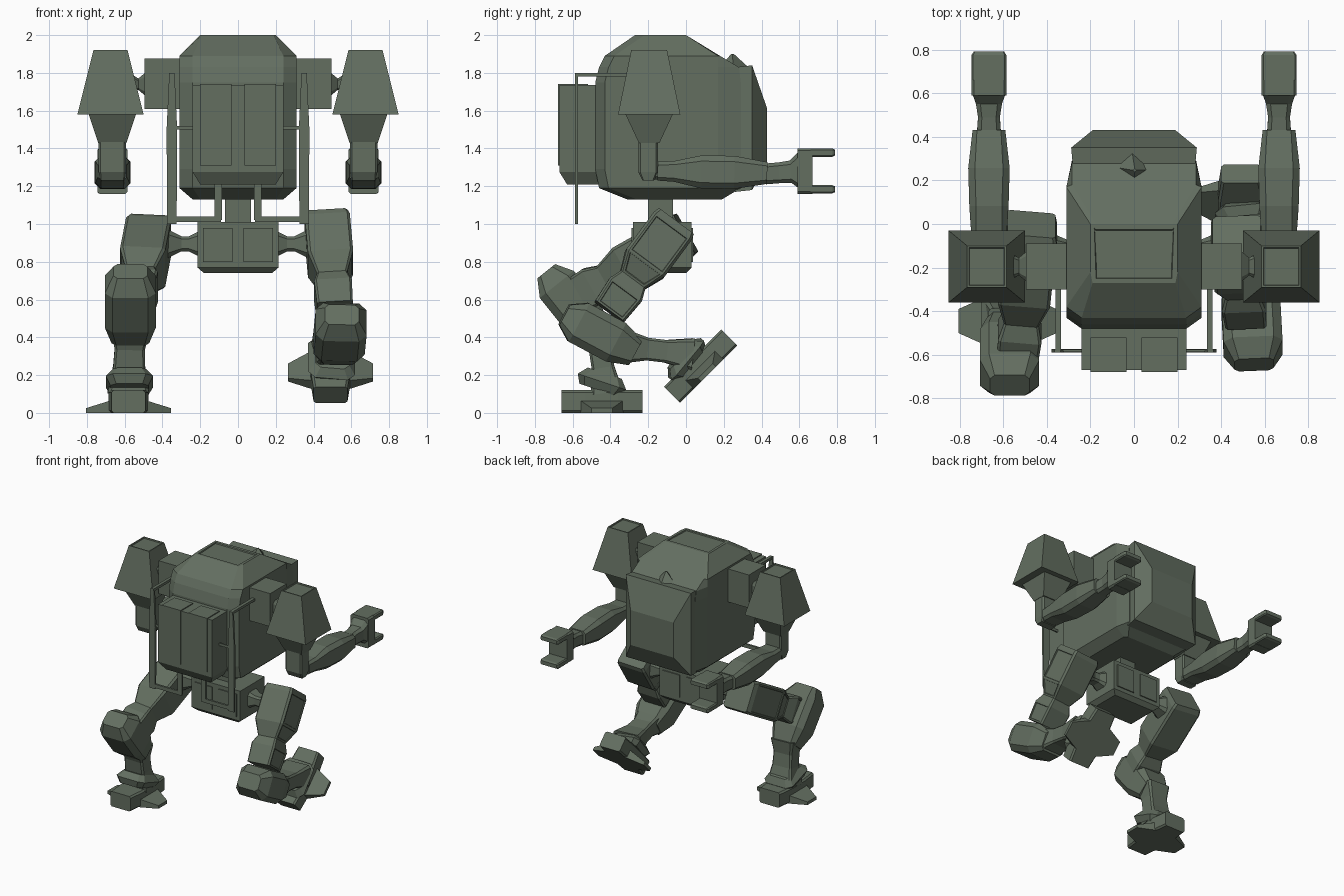
import bpy, bmesh, math
from mathutils import Vector, Matrix

if "Cube" in bpy.data.objects:
    bpy.data.objects.remove(bpy.data.objects["Cube"], do_unlink=True)

GREEN = (0.125, 0.157, 0.118, 1)
paint = bpy.data.materials.new("grey_green_paint")
paint.use_nodes = True
paint.diffuse_color = GREEN
paint.node_tree.nodes["Principled BSDF"].inputs["Base Color"].default_value = GREEN


def loft(name, rings, panel=None, matrix=None):
    """Skin a list of rings; panel = (direction, margin, depth) recesses the big faces on that side."""
    bm = bmesh.new()
    loops = [[bm.verts.new(p) for p in ring] for ring in rings]
    n = len(loops[0])
    for low, high in zip(loops, loops[1:]):
        for i in range(n):
            j = (i + 1) % n
            bm.faces.new((low[i], low[j], high[j], high[i]))
    bm.faces.new(loops[0])
    bm.faces.new(loops[-1])
    bmesh.ops.recalc_face_normals(bm, faces=bm.faces)
    if panel:
        direction, margin, depth = panel
        bm.normal_update()
        big = [f for f in bm.faces
               if f.normal.dot(Vector(direction)) > 0.9 and f.calc_area() > 0.02]
        bmesh.ops.inset_individual(bm, faces=big, thickness=margin)
        bmesh.ops.inset_individual(bm, faces=big, thickness=0.004, depth=depth)
    if matrix:
        bm.transform(matrix)
    mesh = bpy.data.meshes.new(name)
    bm.to_mesh(mesh)
    bm.free()
    mesh.materials.append(paint)
    obj = bpy.data.objects.new(name, mesh)
    bpy.context.collection.objects.link(obj)
    return obj


def slab(name, levels, **extra):
    """Stack of rectangles, each (z, x0, x1, y0, y1)."""
    return loft(name, [[(x0, y0, z), (x1, y0, z), (x1, y1, z), (x0, y1, z)]
                       for z, x0, x1, y0, y1 in levels], **extra)


def box(name, x, y, z, **extra):
    return slab(name, [(h, min(x), max(x), min(y), max(y)) for h in z], **extra)


def limb(name, start, end, sections, cut=0.35, **extra):
    """Segment along start-end; sections are (t, width, depth) with cut corners."""
    a, b = Vector(start), Vector(end)
    axis = (b - a).normalized()
    ref = Vector((0, 1, 0)) if abs(axis.x) > 0.9 else Vector((1, 0, 0))
    u = (ref - axis * axis.dot(ref)).normalized()
    v = axis.cross(u)
    rings = []
    for t, w, d in sections:
        w, d = w / 2, d / 2
        c = cut * min(w, d)
        if cut:
            shape = [(w, c - d), (w, d - c), (w - c, d), (c - w, d),
                     (-w, d - c), (-w, c - d), (c - w, -d), (w - c, -d)]
        else:
            shape = [(w, -d), (w, d), (-w, d), (-w, -d)]
        rings.append([a.lerp(b, t) + u * p + v * q for p, q in shape])
    return loft(name, rings, **extra)


# Hull: chamfered front corners, sloping roof and belly
def hull_ring(z, x, front, back, chamfer):
    half = [(x - chamfer, front - 0.05), (x, front), (x, min(back, 0.17)), (x - 0.025, back)]
    return [(px, py, z) for px, py in half] + [(-px, py, z) for px, py in reversed(half)]


loft("hull", [hull_ring(1.13, 0.24, -0.26, 0.19, 0.04),
              hull_ring(1.19, 0.31, -0.41, 0.29, 0.07),
              hull_ring(1.29, 0.31, -0.43, 0.29, 0.07),
              hull_ring(1.75, 0.31, -0.43, 0.29, 0.07),
              hull_ring(1.83, 0.31, -0.41, 0.28, 0.07),
              hull_ring(1.89, 0.31, -0.38, 0.18, 0.07),
              hull_ring(2.0, 0.2, -0.22, 0.0, 0.01)],
     panel=((0, 0, 1), 0.025, -0.008))

# Bevelled face shield on the far end of the hull
loft("face_shield", [[(-x, y, z0), (x, y, z0), (x, y, z1), (-x, y, z1)]
                     for y, x, z0, z1 in [(0.26, 0.28, 1.17, 1.83), (0.35, 0.288, 1.18, 1.84),
                                          (0.43, 0.19, 1.33, 1.61)]])
slab("roof_sensor", [(1.80, -0.07, 0.07, 0.18, 0.34), (1.9, -0.005, 0.005, 0.24, 0.25)],
     matrix=Matrix.Translation((0, 0.25, 0)) @ Matrix.Rotation(math.pi / 4, 4, 'Z')
     @ Matrix.Translation((0, -0.25, 0)))

# Backpack with twin panels
slab("backpack", [(1.21, -0.2, 0.2, -0.63, -0.45), (1.275, -0.24, 0.24, -0.67, -0.45),
                  (1.735, -0.24, 0.24, -0.67, -0.45)])
for s, side in ((1, "left"), (-1, "right")):
    box(side + "_backpack_panel", (s * 0.035, s * 0.2), (-0.678, -0.669), (1.31, 1.735))
    box(side + "_backpack_lid", (s * 0.035, s * 0.2), (-0.678, -0.52), (1.734, 1.742))

# Waist and pelvis
box("waist", (-0.07, 0.07), (-0.2, -0.07), (0.98, 1.15))
slab("pelvis", [(0.74, -0.18, 0.18, -0.25, 0.0), (0.77, -0.215, 0.215, -0.28, 0.03),
                (1.01, -0.215, 0.215, -0.28, 0.03)])

# Paired parts
for s, side in ((1, "left"), (-1, "right")):
    for y0, y1, face in ((-0.288, -0.279, "front"), (0.029, 0.038, "back")):
        box(f"{side}_pelvis_{face}_panel", (s * 0.03, s * 0.185), (y0, y1), (0.80, 0.98))
    limb(side + "_hip_joint", (s * 0.2, -0.12, 0.895), (s * 0.4, -0.12, 0.895),
         [(0, 0.14, 0.14), (0.3, 0.09, 0.08), (0.5, 0.09, 0.08), (0.85, 0.15, 0.15), (1, 0.15, 0.15)])

    # Railing and hanging frame beside the backpack
    box(side + "_rail_arm", (s * 0.335, s * 0.36), (-0.58, -0.28), (1.78, 1.8))
    slab(side + "_rail_post", [(1.0, s * 0.35 - 0.025, s * 0.35 + 0.025, -0.588, -0.572),
                               (1.5, s * 0.35 - 0.028, s * 0.35 + 0.028, -0.588, -0.572),
                               (1.8, s * 0.35 - 0.014, s * 0.35 + 0.014, -0.588, -0.572)])
    box(side + "_rail_foot", (s * 0.09, s * 0.37), (-0.588, -0.572), (1.01, 1.04))
    box(side + "_rail_strap", (s * 0.085, s * 0.125), (-0.588, -0.572), (1.02, 1.23))
    box(side + "_rail_brace", (s * 0.22, s * 0.35), (-0.585, -0.575), (1.5, 1.52))

    # Shoulder
    box(side + "_shoulder_block", (s * 0.29, s * 0.495), (-0.3, -0.09), (1.61, 1.875))
    limb(side + "_shoulder_joint", (s * 0.48, -0.195, 1.74), (s * 0.6, -0.195, 1.74),
         [(0, 0.16, 0.14), (0.4, 0.08, 0.06), (1, 0.16, 0.16)])
    x = s * 0.675
    limb(side + "_shoulder_pad", (x, -0.195, 1.92), (x, -0.195, 1.58),
         [(0, 0.18, 0.19), (1, 0.35, 0.33)], cut=0, panel=((0, 0, 1), 0.012, -0.008))
    limb(side + "_shoulder_cone", (x - s * 0.01, -0.195, 1.58), (x - s * 0.01, -0.195, 1.43),
         [(0, 0.25, 0.25), (1, 0.15, 0.11)], cut=0)

    # Arm reaching out, with a two-pronged claw
    x = s * 0.665
    limb(side + "_upper_arm", (x, -0.2, 1.45), (x, -0.2, 1.23),
         [(0, 0.145, 0.105), (0.8, 0.145, 0.105), (1, 0.13, 0.06)], cut=0.2)
    limb(side + "_elbow", (x, -0.21, 1.28), (x, -0.13, 1.28), [(0, 0.13, 0.09), (1, 0.13, 0.09)])
    limb(side + "_forearm", (x, -0.15, 1.28), (x, 0.43, 1.27),
         [(0, 0.15, 0.1), (0.15, 0.16, 0.11), (0.4, 0.18, 0.175), (0.7, 0.19, 0.175), (1, 0.15, 0.115)])
    limb(side + "_wrist", (x, 0.42, 1.265), (x, 0.6, 1.28),
         [(0, 0.11, 0.11), (0.4, 0.1, 0.11), (0.75, 0.12, 0.12), (1, 0.15, 0.2)])
    limb(side + "_palm", (x, 0.59, 1.28), (x, 0.67, 1.28), [(0, 0.16, 0.24), (1, 0.16, 0.24)], cut=0.15)
    for z, part in ((1.378, "upper"), (1.184, "lower")):
        limb(f"{side}_{part}_prong", (x, 0.66, z), (x, 0.79, z),
             [(0, 0.16, 0.044), (0.88, 0.16, 0.044), (1, 0.14, 0.03)])


# Legs, posed separately in mid stride
def leg(side, thigh, neck, shin, calf, ankle, foot, pitch):
    out = (1 if side == "left" else -1, 0, 0)
    limb(side + "_thigh", *thigh, [(0, 0.22, 0.23), (0.06, 0.24, 0.25), (neck - 0.2, 0.24, 0.25),
                                   (neck, 0.16, 0.16), (neck + 0.12, 0.2, 0.21), (1.08, 0.19, 0.19)],
         cut=0.12, panel=(out, 0.015, -0.006))
    limb(side + "_shin", *shin, [(0, 0.18, 0.12), (0.2, 0.27, 0.23), (0.72, 0.27, 0.23), (1, 0.2, 0.15)])
    limb(side + "_calf", *calf, [(0, 0.2, 0.17), (0.3, 0.16, 0.12), (0.6, 0.17, 0.12), (1, 0.22, 0.17)], cut=0.2)
    limb(side + "_ankle_collar", *ankle, [(0, 0.18, 0.19), (0.5, 0.25, 0.27), (1, 0.2, 0.22)], cut=0.3)
    pose = Matrix.Translation(foot) @ Matrix.Rotation(pitch, 4, 'X')
    limb(side + "_foot", (0, -0.215, 0.06), (0, 0.215, 0.06),
         [(0, 0.18, 0.12), (0.3, 0.21, 0.12), (0.7, 0.21, 0.12), (1, 0.18, 0.12)], cut=0.2, matrix=pose)
    for s, toe in ((1, "outer" if side == "left" else "inner"), (-1, "inner" if side == "left" else "outer")):
        loft(f"{side}_{toe}_toe", [[(s * x, -y, 0), (s * x, y, 0), (s * x, y, z), (s * x, -y, z)]
                                   for x, y, z in [(0.08, 0.12, 0.07), (0.225, 0.055, 0.025)]], matrix=pose)


leg("left", ((0.47, -0.055, 1.01), (0.51, -0.38, 0.57)), 0.7,
    ((0.55, -0.645, 0.52), (0.53, -0.27, 0.32)), ((0.53, -0.31, 0.35), (0.5, 0.03, 0.31)),
    ((0.5, -0.03, 0.31), (0.49, 0.03, 0.26)), (0.49, 0.12, 0.205), math.pi / 4)
leg("right", ((-0.47, 0.0, 0.95), (-0.53, -0.55, 0.64)), 0.78,
    ((-0.57, -0.74, 0.75), (-0.57, -0.46, 0.4)), ((-0.57, -0.47, 0.44), (-0.58, -0.42, 0.11)),
    ((-0.575, -0.43, 0.21), (-0.575, -0.46, 0.12)), (-0.58, -0.445, 0), 0)
